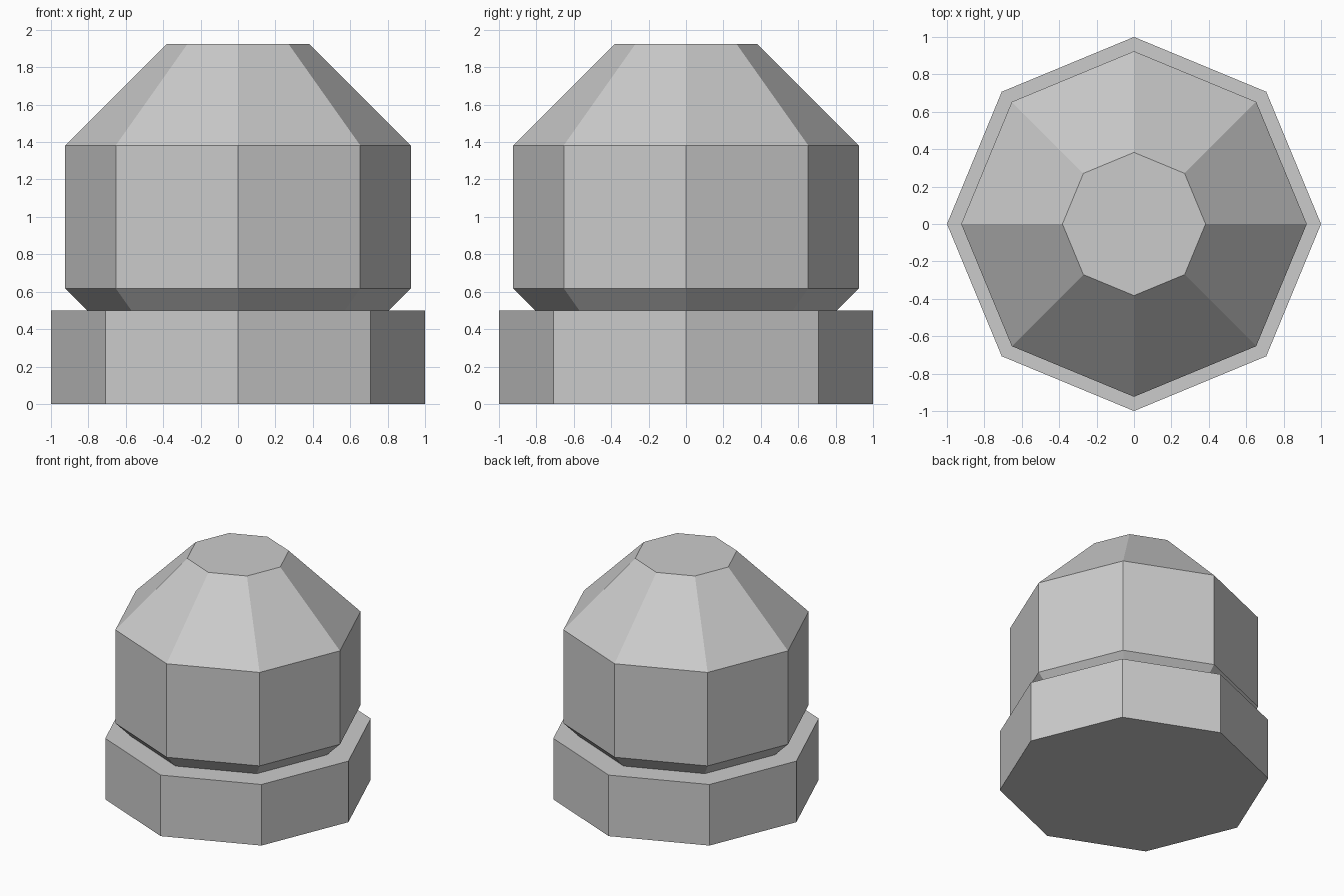
import bpy
import bmesh
from math import cos, sin, pi

cube = bpy.data.objects.get("Cube")
if cube:
    bpy.data.objects.remove(cube, do_unlink=True)

SIDES = 8

# One plain grey for every part
grey = bpy.data.materials.new("plain grey")
grey.use_nodes = True
colour = (0.6, 0.6, 0.6, 1)
grey.diffuse_color = colour
grey.node_tree.nodes["Principled BSDF"].inputs["Base Color"].default_value = colour


def lathe(name, profile):
    """Closed flat-sided solid from (radius, height) rings, bottom to top."""
    bm = bmesh.new()
    rings = [[bm.verts.new((r * cos(2 * pi * i / SIDES), r * sin(2 * pi * i / SIDES), z))
              for i in range(SIDES)] for r, z in profile]
    for low, high in zip(rings, rings[1:]):
        for i in range(SIDES):
            j = (i + 1) % SIDES
            bm.faces.new((low[i], low[j], high[j], high[i]))
    bm.faces.new(rings[0][::-1])
    bm.faces.new(rings[-1])
    mesh = bpy.data.meshes.new(name)
    bm.to_mesh(mesh)
    bm.free()
    mesh.materials.append(grey)
    obj = bpy.data.objects.new(name, mesh)
    bpy.context.collection.objects.link(obj)
    return obj


# Octagonal base drum
lathe("base", [(1, 0), (1, 0.5)])

# Faceted ball sunk into the base, its rings evenly spaced around a unit circle
ball_angles = [(k - 1.5) * pi / 4 for k in range(4)]
lathe("faceted_ball", [(cos(a), 1 + sin(a)) for a in ball_angles])
